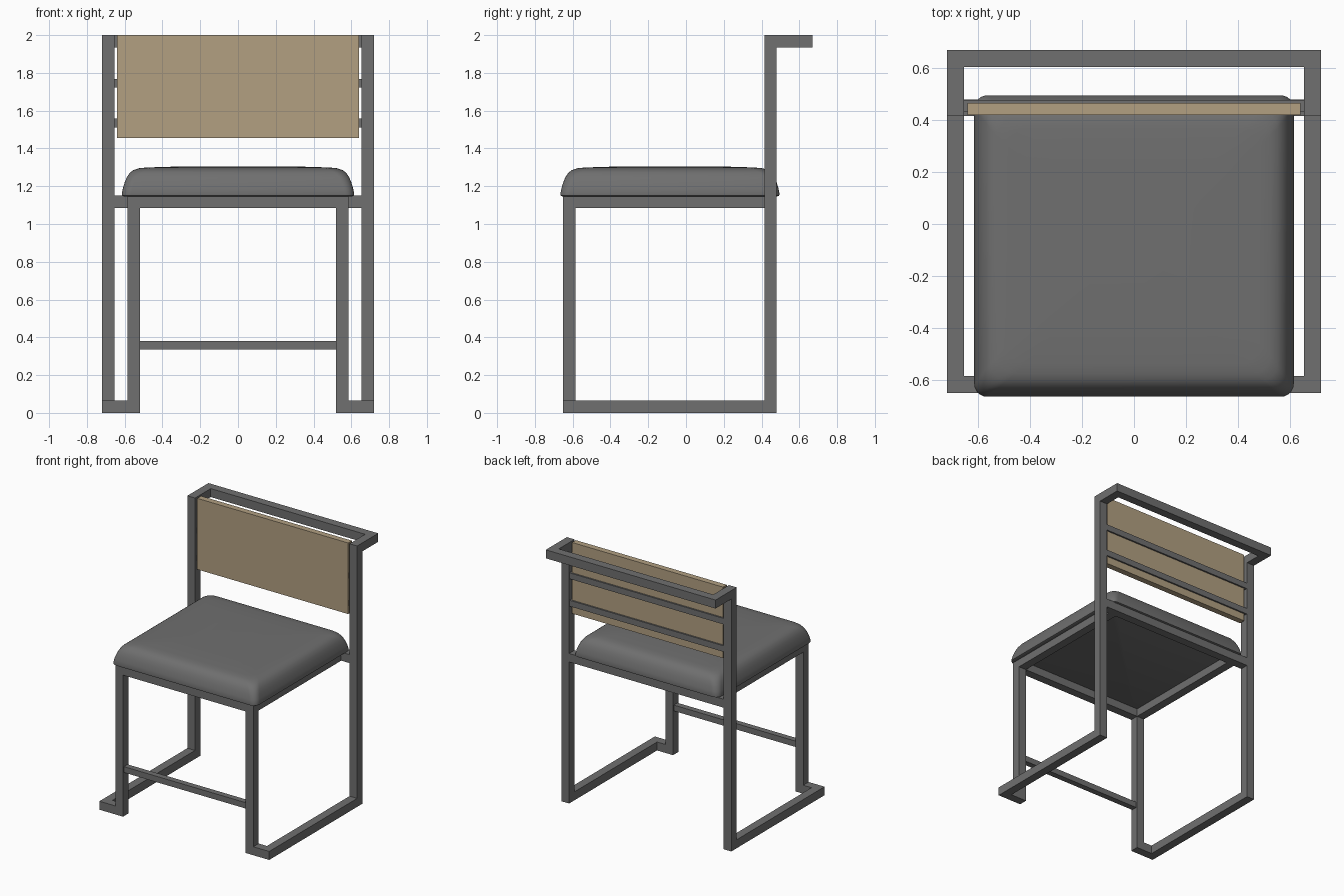
import bpy, bmesh, math

if "Cube" in bpy.data.objects:
    bpy.data.objects.remove(bpy.data.objects["Cube"])


def material(name, rgb):
    m = bpy.data.materials.new(name)
    m.diffuse_color = (*rgb, 1)
    m.use_nodes = True
    m.node_tree.nodes["Principled BSDF"].inputs["Base Color"].default_value = m.diffuse_color
    return m


GREY = material("dark_grey", (0.16, 0.16, 0.16))
WOOD = material("light_wood", (0.445, 0.35, 0.222))


def finish(name, bm, mat):
    bmesh.ops.recalc_face_normals(bm, faces=bm.faces)
    me = bpy.data.meshes.new(name)
    bm.to_mesh(me)
    bm.free()
    me.materials.append(mat)
    ob = bpy.data.objects.new(name, me)
    bpy.context.collection.objects.link(ob)
    return ob


def box(name, x, y, z, mat=GREY):
    """Box from (min, max) pairs on each axis."""
    bm = bmesh.new()
    bmesh.ops.create_cube(bm, size=1)
    for v in bm.verts:
        v.co = [(a + b) / 2 + c * (b - a) for c, (a, b) in zip(v.co, (x, y, z))]
    return finish(name, bm, mat)


def pair(name, x, y, z):
    """Mirrored left and right boxes."""
    box("right_" + name, x, y, z)
    box("left_" + name, (-x[1], -x[0]), y, z)


T = 0.065                       # tube width
IN, OUT = (0.52, 0.585), (0.655, 0.72)
FRONT, REAR = (-0.65, -0.585), (0.415, 0.48)
SEAT = (1.085, 1.15)

# Side frames
pair("rear_post", OUT, REAR, (0, 2))
pair("floor_rail", OUT, (FRONT[0], REAR[0]), (0, T))
pair("front_foot", (IN[1], OUT[0]), FRONT, (0, T))
pair("foot_corner", (OUT[0] - 0.001, OUT[0]), FRONT, (0, T))
pair("front_leg", IN, FRONT, (0, SEAT[0]))

# Seat frame and footrest
pair("seat_rail", IN, (FRONT[1], REAR[0]), SEAT)
box("seat_front_bar", (-IN[1], IN[1]), FRONT, SEAT)
box("seat_rear_bar", (-OUT[0], OUT[0]), REAR, SEAT)
box("footrest", (-IN[0], IN[0]), (-0.64, -0.595), (0.335, 0.38))

# Top handle behind the backrest
pair("handle_arm", OUT, (REAR[1], 0.605), (2 - T, 2))
box("handle_bar", (-OUT[1], OUT[1]), (0.605, 0.67), (2 - T, 2))

# Backrest
box("backrest_panel", (-0.64, 0.64), (0.42, 0.466), (1.455, 2.0), WOOD)
for i, z in enumerate((1.512, 1.722)):
    box(f"back_slat_{i + 1}", (-OUT[0], OUT[0]), (0.432, 0.478), (z, z + 0.046))

# Cushion: stacked rounded rectangles, (inset, height, corner radius)
LAYERS = [(0.012, 1.146, 0.04), (0.002, 1.15, 0.045), (0, 1.16, 0.05),
          (0.006, 1.19, 0.05), (0.015, 1.22, 0.052), (0.026, 1.247, 0.055),
          (0.042, 1.271, 0.06), (0.062, 1.286, 0.065), (0.09, 1.295, 0.07),
          (0.13, 1.299, 0.07), (0.25, 1.303, 0.06), (0.42, 1.305, 0.05)]
bm = bmesh.new()
rings = []
for inset, z, r in LAYERS:
    hx, hy = 0.615 - inset - r, 0.58 - inset - r
    ring = []
    for q, (sx, sy) in enumerate(((1, 1), (-1, 1), (-1, -1), (1, -1))):
        for k in range(7):
            a = math.pi / 2 * (q + k / 6)
            ring.append(bm.verts.new((sx * hx + r * math.cos(a),
                                      sy * hy + r * math.sin(a) - 0.085, z)))
    rings.append(ring)
for lo, hi in zip(rings, rings[1:]):
    for i in range(len(lo)):
        j = (i + 1) % len(lo)
        bm.faces.new((lo[i], lo[j], hi[j], hi[i]))
bm.faces.new(rings[0][::-1])
bm.faces.new(rings[-1])
cushion = finish("seat_cushion", bm, GREY)
bpy.context.view_layer.objects.active = cushion
cushion.select_set(True)
bpy.ops.object.shade_smooth_by_angle(angle=math.radians(40))
